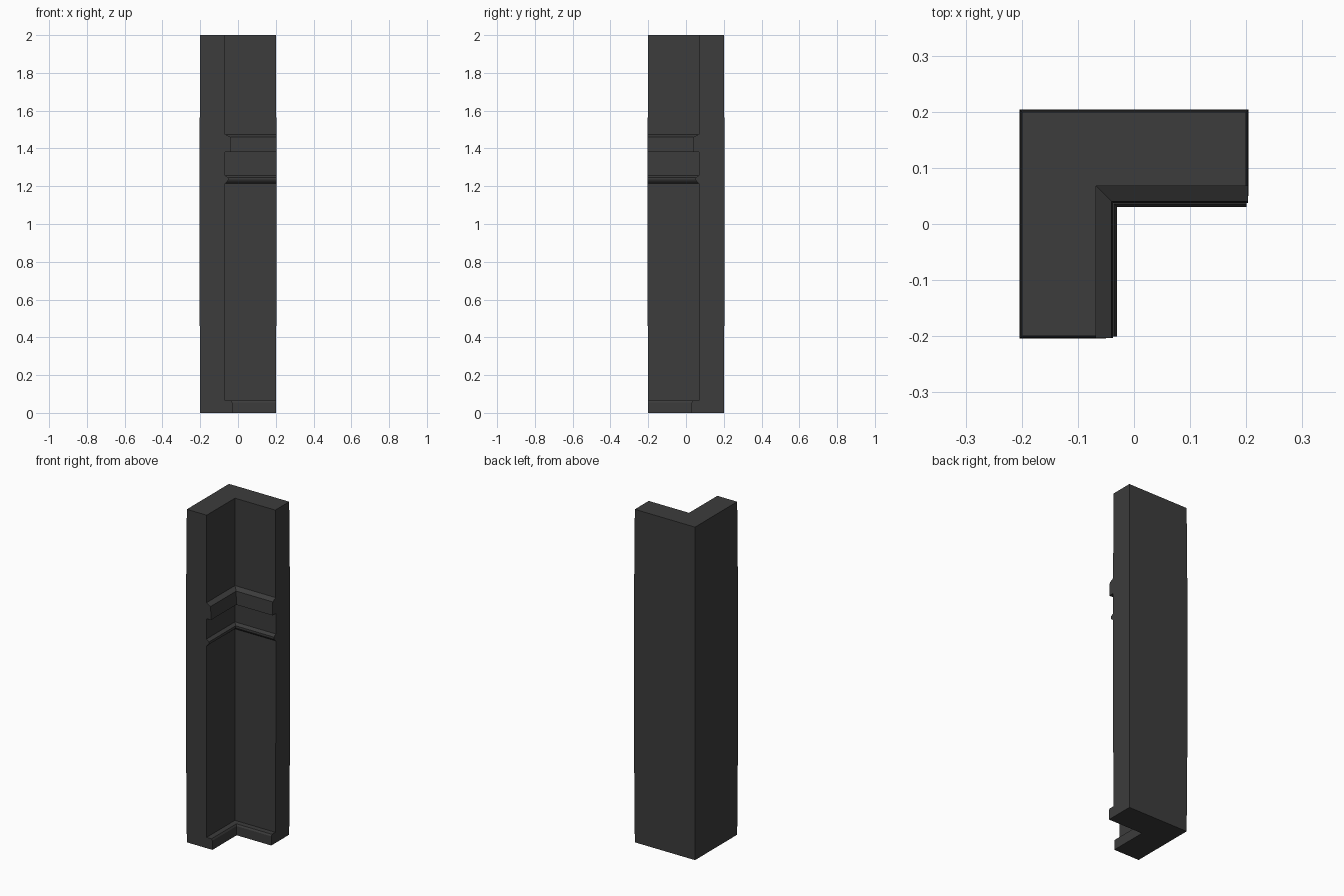
import bpy, bmesh, math

cube = bpy.data.objects.get("Cube")
if cube:
    bpy.data.objects.remove(cube, do_unlink=True)

# One dark grey for the whole corner
grey = bpy.data.materials.new("dark grey")
grey.use_nodes = True
colour = (0.045, 0.045, 0.045, 1)
grey.diffuse_color = colour
grey.node_tree.nodes["Principled BSDF"].inputs["Base Color"].default_value = colour

WALL, BASE, RAIL, BEAD = -0.068, -0.03, -0.037, -0.05

# Inner face profile from floor to top: height, inner face position
profile = [
    (0, BASE), (0.055, BASE), (0.065, BASE - 0.006), (0.065, WALL),   # skirting
    (0.6, WALL), (1.0, WALL), (1.215, WALL),                          # lower panel
    (1.225, BEAD - 0.006), (1.235, BEAD), (1.245, BEAD),              # bead
    (1.257, WALL), (1.38, WALL),                                      # frieze
    (1.38, RAIL), (1.46, RAIL - 0.003), (1.475, WALL),                # rail
    (1.7, WALL), (2, WALL),                                           # upper panel
]


def l_ring(bm, z, inner):
    """L-shaped outline with slightly bowed outer faces."""
    o = 0.2 + 0.004 * math.sin(math.pi * z / 2)
    outline = [(-o, -o), (inner, -o), (inner, -inner), (o, -inner), (o, o), (-o, o)]
    return [bm.verts.new((x, y, z)) for x, y in outline]


# Corner wall: stack the outlines and skin them
bm = bmesh.new()
rings = [l_ring(bm, z, inner) for z, inner in profile]
for low, high in zip(rings, rings[1:]):
    for i in range(6):
        j = (i + 1) % 6
        bm.faces.new((low[i], low[j], high[j], high[i]))
bm.faces.new(rings[0][::-1])
bm.faces.new(rings[-1])
bmesh.ops.remove_doubles(bm, verts=bm.verts, dist=1e-5)
bmesh.ops.recalc_face_normals(bm, faces=bm.faces)

mesh = bpy.data.meshes.new("corner_wall")
bm.to_mesh(mesh)
bm.free()
mesh.materials.append(grey)
wall = bpy.data.objects.new("corner_wall", mesh)
bpy.context.collection.objects.link(wall)
